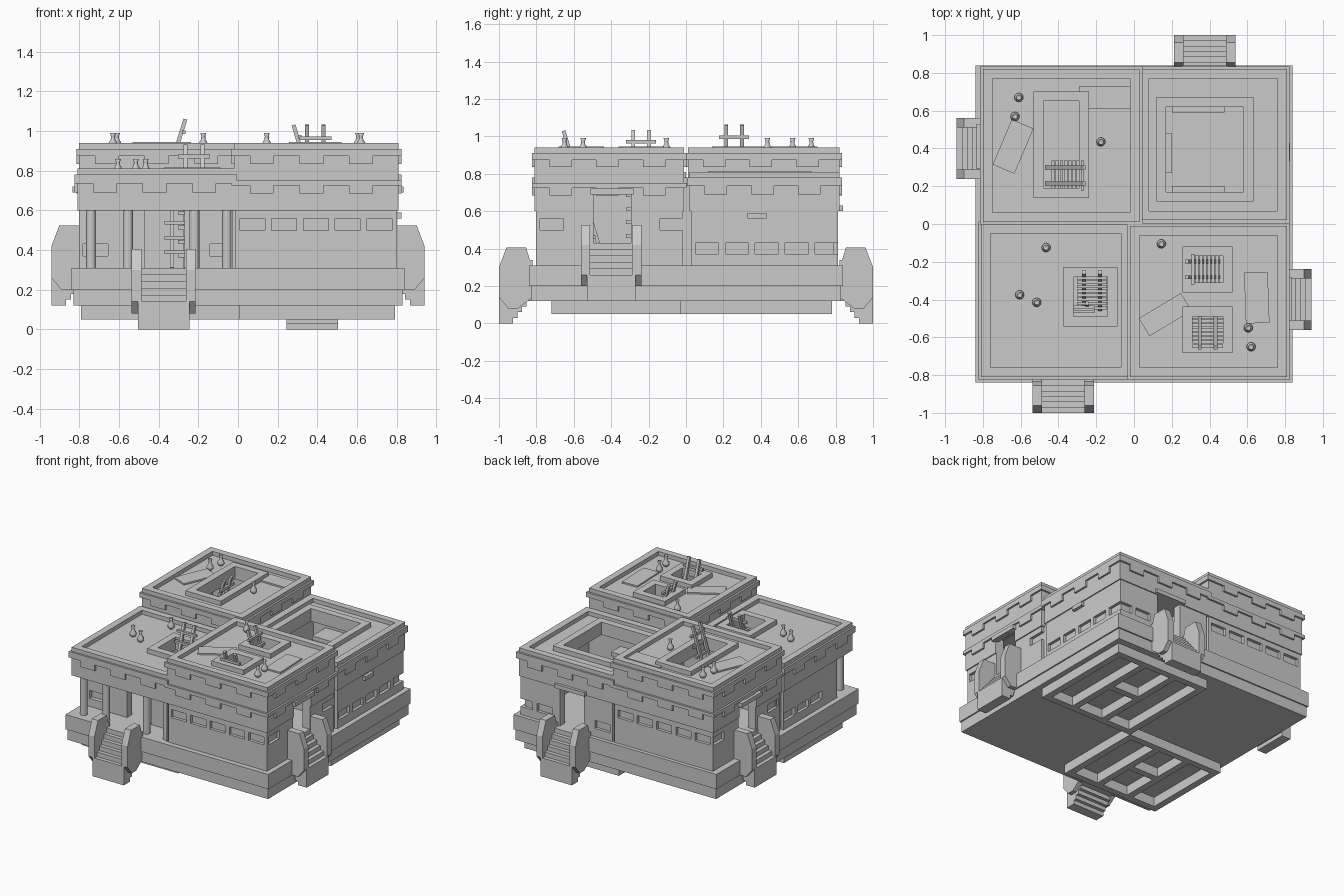
import bpy, bmesh
from math import radians, cos, sin, pi
from mathutils import Vector, Matrix

if "Cube" in bpy.data.objects:
    bpy.data.objects.remove(bpy.data.objects["Cube"])


def finish(name, bm, smooth=False):
    bmesh.ops.recalc_face_normals(bm, faces=bm.faces)
    me = bpy.data.meshes.new(name)
    bm.to_mesh(me)
    bm.free()
    if smooth:
        for p in me.polygons:
            p.use_smooth = True
    ob = bpy.data.objects.new(name, me)
    bpy.context.collection.objects.link(ob)
    return ob


def add_box(bm, b):
    x0, x1, y0, y1, z0, z1 = b
    m = Matrix.Translation(((x0+x1)/2, (y0+y1)/2, (z0+z1)/2)) @ Matrix.Diagonal((x1-x0, y1-y0, z1-z0, 1))
    bmesh.ops.create_cube(bm, size=1, matrix=m)


def boxes(name, *bs):
    bm = bmesh.new()
    for b in bs:
        add_box(bm, b)
    return finish(name, bm)


def frame(name, o, i, z0, z1):
    """Rectangular ring: outer and inner (x0, x1, y0, y1)."""
    bm = bmesh.new()
    rings = []
    for r, z in ((o, z0), (o, z1), (i, z1), (i, z0)):
        rings.append([bm.verts.new((x, y, z)) for x, y in
                      ((r[0], r[2]), (r[1], r[2]), (r[1], r[3]), (r[0], r[3]))])
    for a in range(4):
        for k in range(4):
            p, q = rings[a], rings[(a+1) % 4]
            bm.faces.new((p[k], p[(k+1) % 4], q[(k+1) % 4], q[k]))
    return finish(name, bm)


def grow(r, d):
    return (r[0]-d, r[1]+d, r[2]-d, r[3]+d)


def cut(ob, bs):
    cutters = []
    for b in bs:
        c = boxes("cutter", b)
        c.hide_render = True
        m = ob.modifiers.new("cut", 'BOOLEAN')
        m.object, m.operation, m.solver = c, 'DIFFERENCE', 'EXACT'
        cutters.append(c)
    dg = bpy.context.evaluated_depsgraph_get()
    me = bpy.data.meshes.new_from_object(ob.evaluated_get(dg))
    ob.modifiers.clear()
    ob.data = me
    for c in cutters:
        bpy.data.objects.remove(c)


def cornice(name, r, z0, z1, tooth):
    """Band around a block with hanging square teeth."""
    o = grow(r, .014)
    frame(name + "_band", o, grow(r, -.02), z0, z1)
    bs = []
    t = .08
    while t < .75:
        x, y = r[0] + t, r[2] + t
        w = .12
        for a, b in ((o[2], r[2]+.01), (r[3]-.01, o[3])):
            bs.append((x, min(x+w, r[1]), a, b, z0-tooth, z0))
        for a, b in ((o[0], r[0]+.01), (r[1]-.01, o[1])):
            bs.append((a, b, y, min(y+w, r[3]), z0-tooth, z0))
        t += .25
    boxes(name + "_teeth", *bs)


# Base slabs and hollow foundation walls
boxes("base_lower", (-.83, .83, -.83, .83, .12, .2))
boxes("base_upper", (-.84, .84, -.84, .84, .2, .31))
for n, r in (("back", (.01, .79, -.03, .78)), ("front", (-.79, .01, -.72, -.03))):
    frame("foundation_" + n, r, grow(r, -.05), .05, .12)
    ym = (r[2] + r[3]) / 2
    boxes("foundation_ribs_" + n, (r[0]+.24, r[0]+.29, r[2], r[3], .05, .12),
          (r[0]+.5, r[0]+.55, r[2], r[3], .05, .12), (r[0]+.26, r[0]+.52, ym-.025, ym+.025, .05, .12))
boxes("party_walls", (-.04, .05, -.78, .78, .31, .74), (-.78, -.04, -.04, .05, .31, .74),
      (.05, .78, -.04, .05, .31, .74))

# Four house blocks: plan, top, floor, window sill, door box, hatch holes
W = .1
quads = {
    "back_left": ((-.80, .03, .01, .82), .94, .43, .50, (-.9, -.7, .41-W, .41+W, .43, .72), [(-.48, -.29, .19, .65)]),
    "back_right": ((.03, .81, .02, .82), .81, .29, .37, (.375-W, .375+W, .7, .9, .29, .6), [(.17, .58, .17, .62)]),
    "front_left": ((-.81, -.02, -.81, 0), .81, .29, .37, (-.37-W, -.37+W, -.7, -.5, .29, .6), [(-.32, -.14, -.49, -.28)]),
    "front_right": ((-.02, .81, -.81, -.01), .94, .43, .50, (.7, .9, -.395-W, -.395+W, .43, .72),
                    [(.31, .47, -.31, -.17), (.31, .47, -.63, -.49)]),
}
for n, (r, top, floor, sill, door, holes) in quads.items():
    roof = top - .03
    porch = n == "front_left"
    x0, x1, y0, y1 = grow(r, -.07)
    room = (x0, x1, -.58 if porch else y0, y1, floor, roof - .06)
    cuts = [room, door] + [h + (roof-.1, roof+.1) for h in holes]
    if porch:
        cuts.append((-.9, -.03, -.9, -.64, .29, .6))
    # Recessed window rows on the two outer sides
    sx = r[0] if abs(r[0]) > .5 else r[1]
    sy = r[2] if abs(r[2]) > .5 else r[3]
    if porch:
        sy = -.64
    for k in range(5):
        a, b = r[0] + .03 + k*.16, r[2] + .03 + k*.16
        if not (abs(door[2]) >= .5 and abs(door[3]) >= .5 and a < door[1]+.05 and a+.125 > door[0]-.05):
            cuts.append((a, a+.125, sy-.03, sy+.03, sill, sill+.06))
        if not (abs(door[0]) >= .7 and b < door[3]+.05 and b+.125 > door[2]-.05) and not (porch and b < -.6):
            cuts.append((sx-.03, sx+.03, b, b+.125, sill, sill+.06))
    lo = grow(r, -.008)
    cut(boxes("lower_wall_" + n, lo + (.31, .6)), cuts)
    cut(boxes("upper_wall_" + n, r + (.6, roof)), cuts)
    # Parapet cap, cornices and hatch curbs
    frame("parapet_" + n, r, grow(r, -.05), roof, top)
    if top > .9:
        cornice("cornice_" + n, r, .875, .91, .04)
        cornice("mid_cornice_" + n, r, .725, .75, .04)
    else:
        cornice("cornice_" + n, r, .735, .78, .045)
    for h in holes:
        frame("hatch_curb_" + n, grow(h, .052), h, roof-.005, top+.005)

# Lintels and courtyard ledges
boxes("side_lintels", (.79, .835, -.51, -.28, .69, .72), (-.835, -.79, .29, .53, .69, .72))
boxes("back_lintel", (.25, .5, .8, .84, .6, .63))
boxes("small_shelf", (.79, .825, .33, .43, .56, .59))
boxes("court_ledges", (.2, .48, .59, .76, .6, .63), (.09, .2, .27, .48, .6, .63), (.2, .48, .08, .2, .6, .63))

# Porch columns
for x in (-.74, -.555, -.22, -.055):
    bm = bmesh.new()
    bmesh.ops.create_cone(bm, cap_ends=True, segments=12, radius1=.025, radius2=.025, depth=.3,
                          matrix=Matrix.Translation((x, -.765, .455)))
    finish("porch_column", bm)


def extrude_profile(bm, pts, x0, x1, m):
    a = [bm.verts.new(m @ Vector((x0, y, z))) for y, z in pts]
    b = [bm.verts.new(m @ Vector((x1, y, z))) for y, z in pts]
    bm.faces.new(a)
    bm.faces.new(b[::-1])
    for i in range(len(pts)):
        j = (i + 1) % len(pts)
        bm.faces.new((a[i], b[i], b[j], a[j]))


# Stairs, one per side, rotated round the centre
N = 6
for k, name in enumerate(("front", "right", "back", "left")):
    m = Matrix.Rotation(k*pi/2, 4, 'Z') @ Matrix.Translation((-.375 if k % 2 == 0 else -.40, .06*(k % 2), .12*(k % 2)))
    pts = []
    for i in range(N):
        y, z = -1 + i*.17/N, .14 + i*.17/(N-1)
        pts += [(y, z), (y + .17/N, z)]
    pts.append((-.83, .14))
    for i in range(5):
        y, z = -.83 - i*.024, .12 - i*.03
        pts += [(y, z), (y - .024, z)]
    pts.append((-1, 0))
    bm = bmesh.new()
    extrude_profile(bm, pts, -.13, .13, m)
    finish("stairs_" + name, bm)
    cheek = [(-1, .14), (-1, .3), (-.96, .405), (-.855, .405), (-.835, .34), (-.82, .34), (-.82, .14), (-.9, .08), (-.95, .08)]
    bm = bmesh.new()
    for a in (-.162, .112):
        extrude_profile(bm, cheek, a, a + .05, m)
    finish("stair_cheeks_" + name, bm)


def beam(bm, p, q, s):
    p, q = Vector(p), Vector(q)
    d = q - p
    m = Matrix.Translation((p+q)/2) @ d.to_track_quat('Z', 'Y').to_matrix().to_4x4() @ Matrix.Diagonal((s, s, d.length, 1))
    bmesh.ops.create_cube(bm, size=1, matrix=m)


def ladder(name, top, foot, side):
    top, foot, side = Vector(top), Vector(foot), Vector(side)
    bm = bmesh.new()
    for s in (-.042, .042):
        beam(bm, top + side*s, foot + side*s, .02)
    d = (foot - top).normalized()
    out = d.cross(side) * .012
    t = .065
    while t < (foot - top).length - .03:
        c = top + d*t + out
        beam(bm, c - side*.08, c + side*.08, .018)
        t += .075
    finish(name, bm)


X, Y = (1, 0, 0), (0, 1, 0)
ladder("ladder_back_left", (-.265, .257, 1.06), (-.46, .257, .43), Y)
ladder("ladder_front_left", (-.222, -.255, .93), (-.222, -.45, .31), X)
ladder("ladder_front_right_a", (.28, -.24, 1.03), (.46, -.24, .43), Y)
ladder("ladder_front_right_b", (.39, -.655, 1.03), (.39, -.47, .43), X)
ladder("ladder_inner", (-.29, -.42, .6), (-.29, -.46, .31), X)

# Roof mats: centre x, y, size, turn
for x, y, w, h, a in ((-.64, .41, .125, .26, -23), (.165, -.48, .26, .11, 31), (.65, -.39, .125, .27, 2), (-.155, .67, .27, .12, 0)):
    bm = bmesh.new()
    bmesh.ops.create_cube(bm, size=1, matrix=Matrix.Translation((x, y, .914)) @ Matrix.Rotation(radians(a), 4, 'Z')
                          @ Matrix.Diagonal((w, h, .014, 1)))
    finish("roof_mat", bm)

# Clay jars, lathed
PROFILE = [(0, 0), (.014, 0), (.024, .014), (.024, .027), (.011, .048), (.010, .064), (.015, .08), (.009, .08), (0, .06)]
JARS = [(-.61, .67, .91), (-.63, .57, .91), (-.175, .435, .91), (-.465, -.125, .78), (-.605, -.375, .78),
        (-.515, -.415, .78), (.145, -.105, .91), (.605, -.55, .91), (.62, -.65, .91)]
for x, y, z in JARS:
    bm = bmesh.new()
    n = 12
    rings = [[bm.verts.new((x + r*cos(2*pi*i/n), y + r*sin(2*pi*i/n), z + h)) for i in range(n)] for r, h in PROFILE]
    for p, q in zip(rings, rings[1:]):
        for i in range(n):
            bm.faces.new((p[i], p[(i+1) % n], q[(i+1) % n], q[i]))
    bmesh.ops.remove_doubles(bm, verts=bm.verts, dist=1e-5)
    finish("clay_jar", bm, True)
